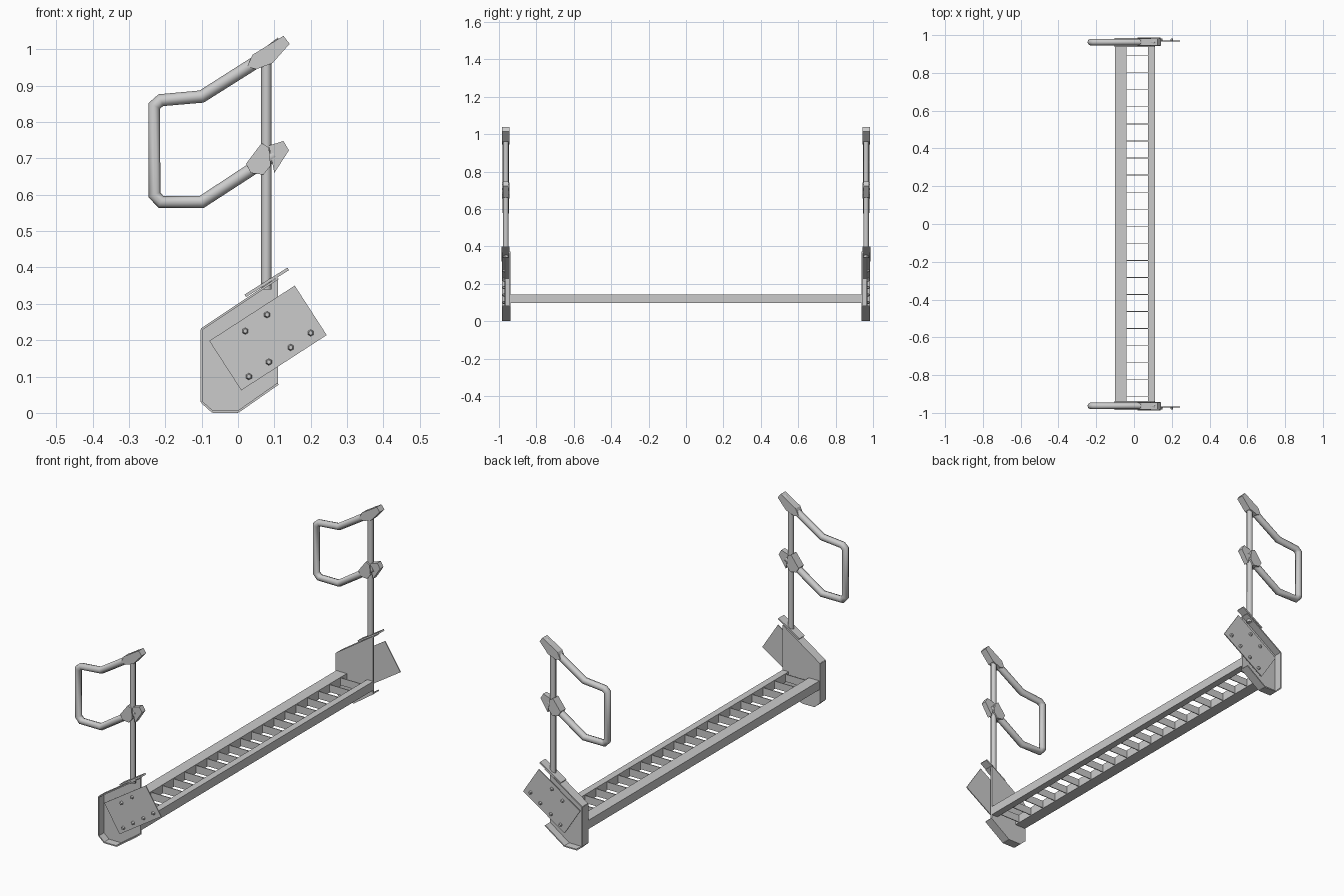
import bpy, bmesh, math
from mathutils import Vector

if "Cube" in bpy.data.objects:
    bpy.data.objects.remove(bpy.data.objects["Cube"])


def prism(name, profile, y0, y1):
    """Extrude an XZ polygon along y."""
    bm = bmesh.new()
    face = bm.faces.new([bm.verts.new((x, y0, z)) for x, z in profile])
    out = bmesh.ops.extrude_face_region(bm, geom=[face])
    verts = [v for v in out["geom"] if isinstance(v, bmesh.types.BMVert)]
    bmesh.ops.translate(bm, verts=verts, vec=(0, y1 - y0, 0))
    bmesh.ops.recalc_face_normals(bm, faces=bm.faces)
    mesh = bpy.data.meshes.new(name)
    bm.to_mesh(mesh)
    bm.free()
    ob = bpy.data.objects.new(name, mesh)
    bpy.context.collection.objects.link(ob)
    return ob


def bar(name, p, q, thick, y0, y1):
    """Flat bar running from p to q in the XZ plane."""
    p, q = Vector(p), Vector(q)
    d = (q - p).normalized()
    n = Vector((-d.y, d.x)) * thick / 2
    return prism(name, [p + n, q + n, q - n, p - n], y0, y1)


def tube(name, points, y, radius):
    """Eight-sided pipe along an XZ path."""
    cu = bpy.data.curves.new(name, 'CURVE')
    cu.dimensions = '3D'
    cu.bevel_depth = radius
    cu.bevel_resolution = 2
    cu.use_fill_caps = True
    sp = cu.splines.new('POLY')
    sp.points.add(len(points) - 1)
    for pt, (x, z) in zip(sp.points, points):
        pt.co = (x, y, z, 1)
    ob = bpy.data.objects.new(name, cu)
    bpy.context.collection.objects.link(ob)
    bpy.ops.object.select_all(action='DESELECT')
    ob.select_set(True)
    bpy.context.view_layer.objects.active = ob
    bpy.ops.object.convert(target='MESH')
    bpy.ops.object.shade_smooth_by_angle(angle=math.radians(50))


def bolt(name, x, y, z):
    bpy.ops.mesh.primitive_cone_add(vertices=6, radius1=0.01, radius2=0.006, depth=0.012,
                                    location=(x, y, z),
                                    rotation=(math.pi / 2 if y < 0 else -math.pi / 2, 0, 0))
    bpy.context.object.name = name


# Step rails and the thin slats between them
bar("front_rail", (-0.1, 0.12), (-0.04, 0.12), 0.045, -0.945, 0.945)
bar("back_rail", (0.075, 0.12), (0.11, 0.12), 0.045, -0.945, 0.945)
for i in range(21):
    y = -0.915 + i * 0.0903
    bar("slat", (-0.045, 0.12), (0.08, 0.12), 0.038, y - 0.002, y + 0.002)

plate = [(-0.1, 0.23), (-0.1, 0.03), (-0.07, 0.003), (0, 0.003), (0.11, 0.08), (0.11, 0.37)]
handle = [(0.12, 1.018), (0.05, 0.965), (-0.1, 0.87), (-0.212, 0.86), (-0.23, 0.845),
          (-0.23, 0.6), (-0.212, 0.58), (-0.1, 0.58), (0.05, 0.678), (0.1, 0.71)]
bolts = [(0.08, 0.27), (0.02, 0.225), (0.145, 0.18), (0.2, 0.22), (0.085, 0.14), (0.03, 0.1)]

for s, side in ((-1, "near"), (1, "far")):
    def span(a, b):
        return sorted((s * a, s * b))

    # End plate: inner web with outward flanges, open at the back
    prism(side + "_end_web", plate, *span(0.938, 0.946))
    rim = [plate[-1]] + plate[:5]
    for a, b in zip(rim, rim[1:]):
        bar(side + "_end_flange", a, b, 0.006, *span(0.938, 0.985))

    # Tilted mounting plate and its bolts
    bar(side + "_mount_plate", (-0.035, 0.13), (0.2, 0.282), 0.162, *span(0.966, 0.971))
    for x, z in bolts:
        bolt(side + "_bolt", x, s * 0.975, z)

    # Post with its foot and the handle loop
    bar(side + "_post_foot", (0.02, 0.322), (0.138, 0.396), 0.008, *span(0.943, 0.987))
    tube(side + "_post", [(0.078, 0.34), (0.078, 0.98)], s * 0.963, 0.0145)
    tube(side + "_handle", handle, s * 0.963, 0.0175)

    # Clamps joining the handle to the post
    prism(side + "_upper_clamp", [(0.025, 0.952), (0.05, 0.945), (0.095, 0.962), (0.142, 1.015),
                                  (0.125, 1.037), (0.04, 0.985)], *span(0.945, 0.983))
    prism(side + "_lower_clamp", [(0.022, 0.685), (0.035, 0.66), (0.07, 0.655), (0.09, 0.68),
                                  (0.085, 0.73), (0.065, 0.742)], *span(0.943, 0.985))
    prism(side + "_lower_clamp_tip", [(0.085, 0.735), (0.125, 0.748), (0.14, 0.722),
                                      (0.1, 0.66)], *span(0.95, 0.978))
